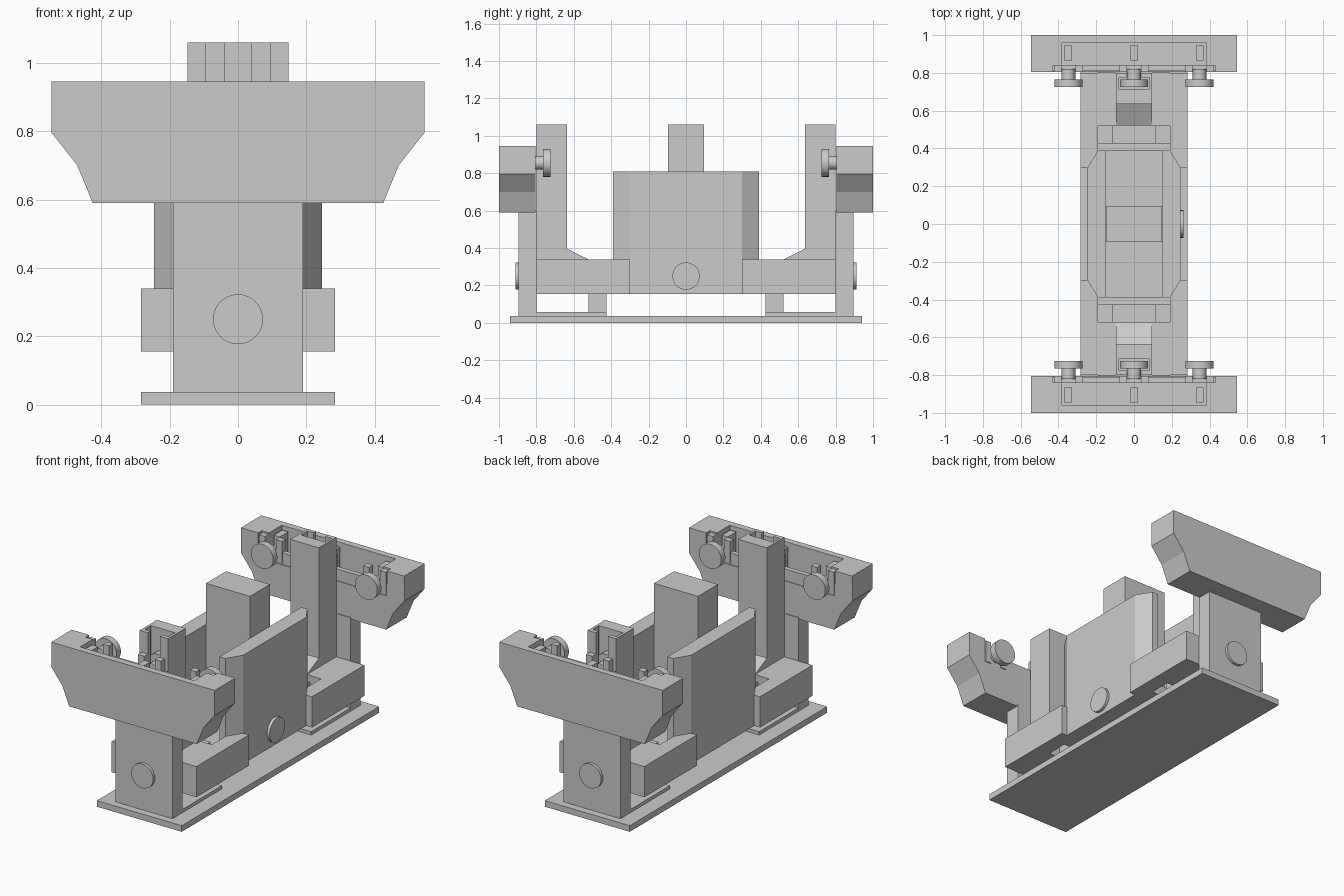
import bpy, bmesh, math
from mathutils import Vector, Matrix

if "Cube" in bpy.data.objects:
    bpy.data.objects.remove(bpy.data.objects["Cube"])

grey = bpy.data.materials.new("plain_grey")
grey.diffuse_color = (0.6, 0.6, 0.6, 1)
grey.use_nodes = True
grey.node_tree.nodes["Principled BSDF"].inputs["Base Color"].default_value = grey.diffuse_color


def finish(bm, name):
    bmesh.ops.recalc_face_normals(bm, faces=bm.faces)
    me = bpy.data.meshes.new(name)
    bm.to_mesh(me)
    bm.free()
    ob = bpy.data.objects.new(name, me)
    me.materials.append(grey)
    bpy.context.collection.objects.link(ob)
    return ob


def prism(name, pts, axis, a, b):
    """Extrude a 2D outline along an axis from a to b."""
    place = {'x': lambda u, v: (a, u, v), 'y': lambda u, v: (u, a, v),
             'z': lambda u, v: (u, v, a)}[axis]
    step = Vector([(b - a) * (axis == k) for k in 'xyz'])
    bm = bmesh.new()
    face = bm.faces.new([bm.verts.new(place(u, v)) for u, v in pts])
    ext = bmesh.ops.extrude_face_region(bm, geom=[face], use_keep_orig=True)
    verts = [g for g in ext['geom'] if isinstance(g, bmesh.types.BMVert)]
    bmesh.ops.translate(bm, verts=verts, vec=step)
    return finish(bm, name)


def box(name, x0, x1, y0, y1, z0, z1):
    return prism(name, [(x0, y0), (x1, y0), (x1, y1), (x0, y1)], 'z', z0, z1)


def disc(name, centre, r, depth, axis):
    bm = bmesh.new()
    rot = Matrix.Rotation(math.pi / 2, 4, 'X' if axis == 'y' else 'Y')
    bmesh.ops.create_cone(bm, cap_ends=True, segments=32, radius1=r, radius2=r,
                          depth=depth, matrix=Matrix.Translation(centre) @ rot)
    ob = finish(bm, name)
    bpy.context.view_layer.objects.active = ob
    ob.select_set(True)
    bpy.ops.object.shade_smooth_by_angle(angle=math.radians(40))
    ob.select_set(False)
    return ob


def mirrored(pts):
    return pts + [(-u, v) for u, v in reversed(pts)]


# Base plate
box("base_plate", -0.283, 0.283, -0.94, 0.94, 0, 0.037)

# Centre body: two chamfered side panels, a floor and the middle block
for s in (-1, 1):
    prism("side_panel", [(s * x, y) for x, y in
          [(0.15, -0.39), (0.19, -0.39), (0.245, -0.3), (0.245, 0.3), (0.19, 0.39), (0.15, 0.39)]],
          'z', 0.155, 0.81)
box("body_floor", -0.15, 0.15, -0.39, 0.39, 0.155, 0.22)
box("middle_block", -0.147, 0.147, -0.095, 0.095, 0.22, 1.06)
disc("side_button", (0.25, 0, 0.25), 0.073, 0.024, 'x')

# Both ends are the same, mirrored front to back
for end, s in (("front", -1), ("back", 1)):
    def ebox(name, x0, x1, y0, y1, z0, z1):
        box(f"{end}_{name}", x0, x1, s * y0, s * y1, z0, z1)

    # End post with round button
    ebox("post", -0.19, 0.19, 0.80, 0.895, 0.037, 0.60)
    disc(f"{end}_button", (0, s * 0.9, 0.25), 0.073, 0.025, 'y')

    # Crossbeam: back wall, lower beam, solid ends
    prism(f"{end}_beam_wall", mirrored([(0.425, 0.59), (0.47, 0.70), (0.545, 0.795), (0.545, 0.945)]),
          'y', s * 0.96, s * 1.0)
    prism(f"{end}_beam_lower", mirrored([(0.425, 0.59), (0.47, 0.70), (0.545, 0.795)]),
          'y', s * 0.805, s * 0.96)
    for k in (-1, 1):
        prism(f"{end}_beam_end", [(k * x, s * y) for x, y in
              [(0.43, 0.805), (0.545, 0.805), (0.545, 0.96), (0.38, 0.96), (0.38, 0.84), (0.43, 0.84)]],
              'z', 0.795, 0.945)
    ebox("beam_lip", -0.43, 0.43, 0.81, 0.84, 0.795, 0.865)

    # Rollers with brackets and levers
    for x in (-0.347, 0, 0.347):
        disc(f"{end}_roller", (x, s * 0.745, 0.855), 0.074, 0.04, 'y')
        disc(f"{end}_roller_shaft", (x, s * 0.79, 0.855), 0.036, 0.06, 'y')
        for k in (-1, 1):
            cx = x + k * 0.056
            ebox("roller_bracket", cx - 0.02, cx + 0.02, 0.805, 0.842, 0.80, 0.935)
        ebox("roller_lever", x - 0.02, x + 0.02, 0.865, 0.945, 0.795, 0.925)

    # Foot block: U shape around the centre body
    prism(f"{end}_foot_block", [(x, s * y) for x, y in mirrored(
          [(0.19, 0.52), (0.19, 0.30), (0.283, 0.30), (0.283, 0.80)])], 'z', 0.155, 0.34)

    # Leg and thin foot plate
    ebox("leg", -0.115, 0.115, 0.425, 0.522, 0.037, 0.30)
    ebox("foot_plate", -0.19, 0.19, 0.425, 0.80, 0.037, 0.057)

    # Tower: slotted channel facing outward, with a sloped root
    ebox("tower_core", -0.095, 0.095, 0.635, 0.715, 0.34, 1.06)
    for k in (-1, 1):
        prism(f"{end}_tower_side", [(k * x, s * y) for x, y in
              [(0.095, 0.715), (0.095, 0.80), (0.04, 0.80), (0.04, 0.775), (0.08, 0.775), (0.08, 0.715)]],
              'z', 0.34, 1.06)
    prism(f"{end}_tower_slope", [(s * 0.525, 0.34), (s * 0.635, 0.34), (s * 0.635, 0.395)],
          'x', -0.095, 0.095)
